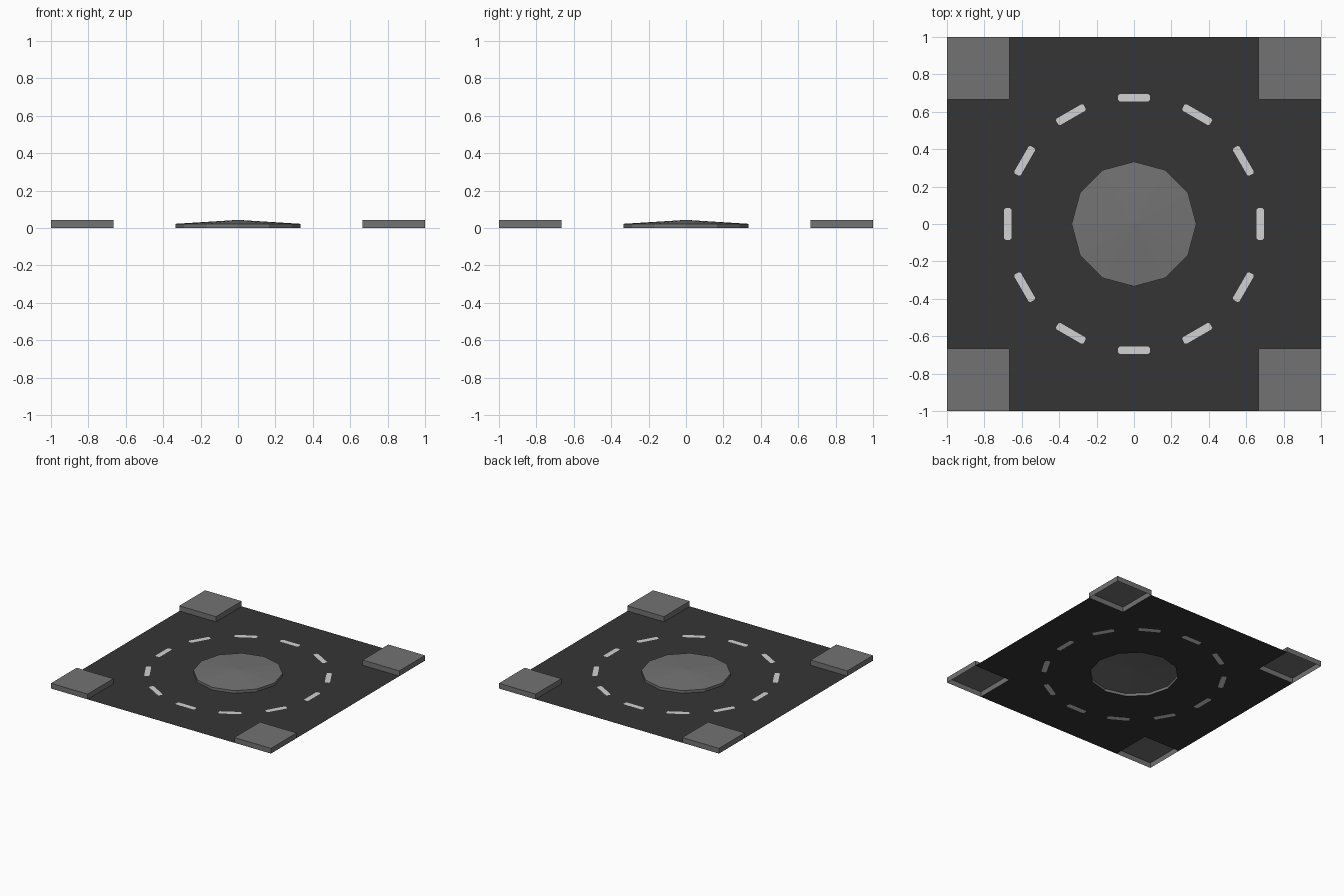
import bpy, bmesh
from math import cos, sin, pi

if "Cube" in bpy.data.objects:
    bpy.data.objects.remove(bpy.data.objects["Cube"])

def material(name, v):
    m = bpy.data.materials.new(name)
    m.diffuse_color = (v, v, v, 1)
    m.use_nodes = True
    m.node_tree.nodes["Principled BSDF"].inputs["Base Color"].default_value = m.diffuse_color
    return m

asphalt = material("dark asphalt", 0.036)
concrete = material("grey concrete", 0.17)
paint = material("pale road paint", 0.64)

T = 1 / 3        # island radius
K = 2 / 3        # inner edge of the corner pavements
H = 0.043        # pavement height
RIM = 0.022      # island kerb height

def finish(name, bm, mats):
    me = bpy.data.meshes.new(name)
    bm.to_mesh(me)
    bm.free()
    for m in mats:
        me.materials.append(m)
    ob = bpy.data.objects.new(name, me)
    bpy.context.collection.objects.link(ob)
    return ob

def ring(bm, pts, z=0.0):
    return [bm.verts.new((x, y, z)) for x, y in pts]

def loop_edges(bm, vs):
    return [bm.edges.new((vs[i - 1], vs[i])) for i in range(len(vs))]

island_pts = [(T * cos(i * pi / 6), T * sin(i * pi / 6)) for i in range(12)]

# Road: cross-shaped sheet with an island hole and dashes cut into it
bm = bmesh.new()
cross = [(K, -1), (K, -K), (1, -K), (1, K), (K, K), (K, 1),
         (-K, 1), (-K, K), (-1, K), (-1, -K), (-K, -K), (-K, -1)]
edges = loop_edges(bm, ring(bm, cross)) + loop_edges(bm, ring(bm, island_pts))
R, W, L, C = 0.675, 0.02, 0.085, 0.008
dash = [(W, -L + C), (W, L - C), (W - C, L), (C - W, L),
        (-W, L - C), (-W, C - L), (C - W, -L), (W - C, -L)]
dashes = []
for i in range(12):
    c, s = cos(i * pi / 6), sin(i * pi / 6)
    vs = ring(bm, [((R + x) * c - y * s, (R + x) * s + y * c) for x, y in dash])
    edges += loop_edges(bm, vs)
    dashes.append(vs)
bmesh.ops.triangle_fill(bm, edges=edges, use_beauty=True, normal=(0, 0, 1))
for vs in dashes:
    bm.faces.new(vs).material_index = 1
for f in bm.faces:
    f.normal_update()
    if f.normal.z < 0:
        f.normal_flip()
finish("road_with_lane_dashes", bm, [asphalt, paint])

# Central island: low kerb and shallow cone, open underneath
bm = bmesh.new()
low, high = ring(bm, island_pts), ring(bm, island_pts, RIM)
apex = bm.verts.new((0, 0, H))
for i in range(12):
    j = (i + 1) % 12
    bm.faces.new((low[i], low[j], high[j], high[i]))
    bm.faces.new((high[i], high[j], apex))
finish("central_island", bm, [concrete])

# Corner pavements: raised slabs, open underneath
for sx, fx in ((-1, "left"), (1, "right")):
    for sy, fy in ((-1, "front"), (1, "back")):
        bm = bmesh.new()
        x0, x1 = sorted((sx * K, sx))
        y0, y1 = sorted((sy * K, sy))
        pts = [(x0, y0), (x1, y0), (x1, y1), (x0, y1)]
        low, high = ring(bm, pts), ring(bm, pts, H)
        bm.faces.new(high)
        for i in range(4):
            j = (i + 1) % 4
            bm.faces.new((low[i], low[j], high[j], high[i]))
        finish(f"{fy}_{fx}_pavement", bm, [concrete])
